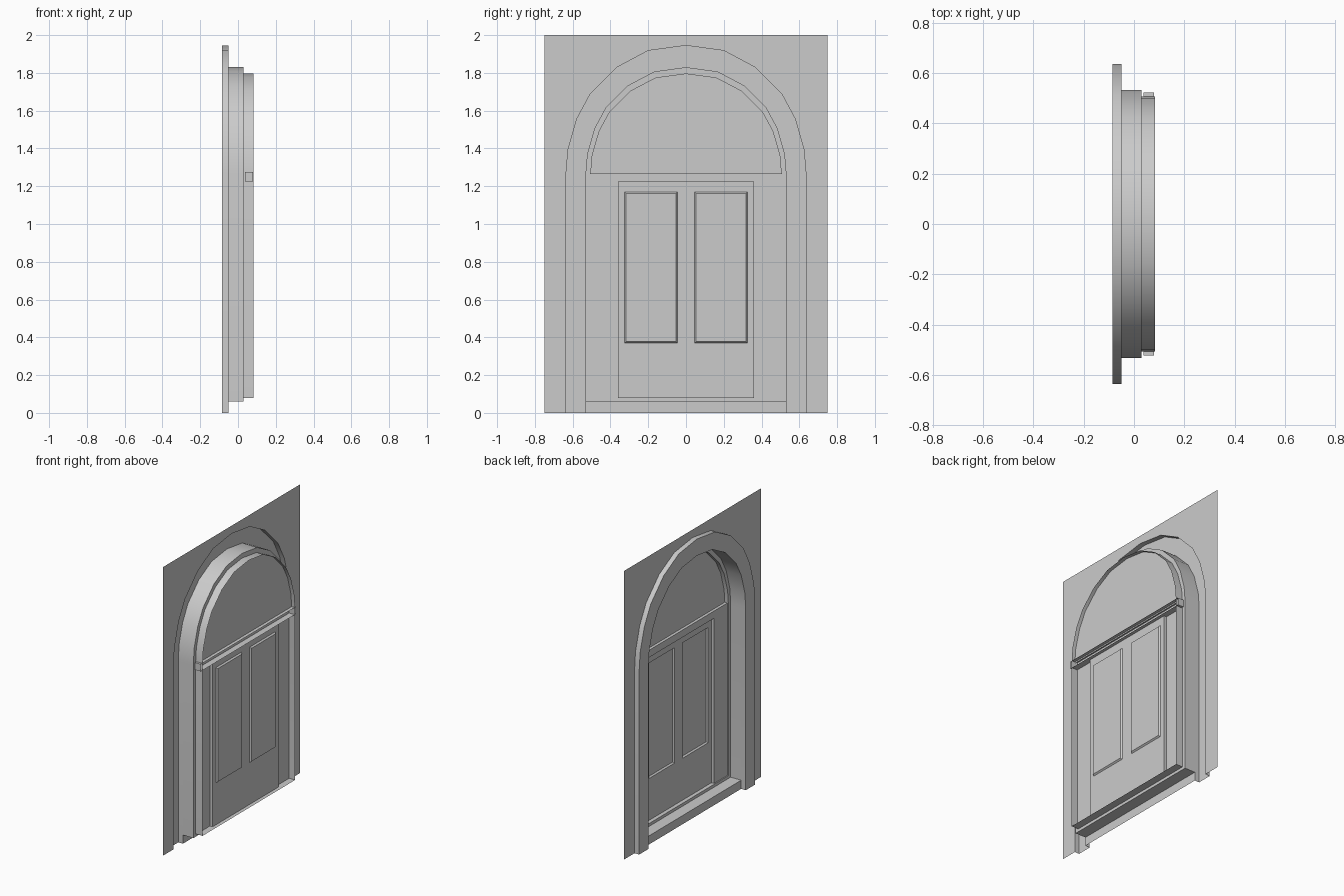
import bpy, bmesh, math

if "Cube" in bpy.data.objects:
    bpy.data.objects.remove(bpy.data.objects["Cube"])

plaster = bpy.data.materials.new("light_grey")
plaster.use_nodes = True
plaster.diffuse_color = (0.6, 0.6, 0.6, 1)
plaster.node_tree.nodes["Principled BSDF"].inputs["Base Color"].default_value = (0.6, 0.6, 0.6, 1)

SPRING = 1.265   # height where the straight legs turn into the arch
# Right half of a unit arch, from springing point to crown
UNIT_ARCH = [(1, 0), (0.983, 0.19), (0.909, 0.43), (0.8, 0.62), (0.576, 0.83), (0.315, 0.96), (0, 1)]


def arch(half, top, bottom):
    """Arched outline in (y, z), from one foot over the crown to the other."""
    right = [(half * y, SPRING + (top - SPRING) * z) for y, z in UNIT_ARCH]
    left = [(-y, z) for y, z in right[:-1]]
    return [(-half, bottom)] + left + right[::-1] + [(half, bottom)]


def rect(y0, y1, z0, z1):
    return [(y0, z0), (y0, z1), (y1, z1), (y1, z0)]


def build(name, sections, closed=False, cap=False):
    """Skin a row of (x, outline) sections; cap fills the last one."""
    bm = bmesh.new()
    rows = [[bm.verts.new((x, y, z)) for y, z in pts] for x, pts in sections]
    for a, b in zip(rows, rows[1:]):
        n = len(a)
        for i in range(n if closed else n - 1):
            j = (i + 1) % n
            bm.faces.new((a[i], a[j], b[j], b[i]))
    if cap:
        bm.faces.new(rows[-1])
    mesh = bpy.data.meshes.new(name)
    bm.to_mesh(mesh)
    bm.free()
    mesh.materials.append(plaster)
    obj = bpy.data.objects.new(name, mesh)
    bpy.context.collection.objects.link(obj)
    bpy.ops.object.select_all(action="DESELECT")
    obj.select_set(True)
    bpy.context.view_layer.objects.active = obj
    bpy.ops.object.shade_smooth_by_angle(angle=math.radians(32))
    return obj


WALL, TRIM, JAMB, STRIP, DOOR, REAR = -0.05, -0.085, 0.03, 0.037, 0.057, 0.083

# Wall sheet with an arched opening
outer = arch(0.635, 1.945, 0)
build("wall", [(WALL, rect(-0.75, 0.75, 0, 2) + outer[::-1])], cap=True)

# Raised arch trim around the opening
inner = arch(0.532, 1.83, 0)
build("arch_trim", [(WALL, outer), (TRIM, outer), (TRIM, inner), (WALL, inner)])

# Deep jamb with threshold, stepping in to the door frame
jamb = arch(0.532, 1.83, 0.06)
frame = arch(0.507, 1.797, 0.08)
build("jamb_and_frame", [(WALL, jamb), (JAMB, jamb), (JAMB, frame), (REAR, frame)], closed=True)
build("threshold_riser", [(WALL, rect(-0.532, 0.532, 0, 0.06))], cap=True)

# Fanlight panel above the transom
BAR_LOW, BAR_HIGH = 1.225, 1.275
build("fanlight", [(DOOR, arch(0.507, 1.797, BAR_HIGH)[1:-1])], cap=True)

# Transom bar, hollow at the back
bar = rect(-0.523, 0.523, BAR_LOW, BAR_HIGH)
build("transom_bar", [(REAR - 0.003, bar), (STRIP, bar)], closed=True, cap=True)

# Side strips with their returns to the door
for side, name in ((-1, "right_side_strip"), (1, "left_side_strip")):
    ends = [(side * 0.507, side * 0.36), (side * 0.36, side * 0.36)]
    pts = [(STRIP, side * 0.507), (STRIP, side * 0.36), (DOOR, side * 0.36)][::side]
    build(name, [(x, [(y, 0.08), (y, BAR_LOW)]) for x, y in pts])

# Door leaf: stiles and rails around two recessed panels
PANEL_LOW, PANEL_HIGH = 0.37, 1.17
for name, box in (
    ("bottom_rail", (-0.36, 0.36, 0.08, PANEL_LOW)),
    ("top_rail", (-0.36, 0.36, PANEL_HIGH, BAR_LOW)),
    ("right_stile", (-0.36, -0.325, PANEL_LOW, PANEL_HIGH)),
    ("middle_stile", (-0.045, 0.045, PANEL_LOW, PANEL_HIGH)),
    ("left_stile", (0.325, 0.36, PANEL_LOW, PANEL_HIGH)),
):
    build(name, [(DOOR, rect(*box))], cap=True)

for side, name in ((-1, "right_panel"), (1, "left_panel")):
    mid = side * 0.185
    edge = rect(mid - 0.14, mid + 0.14, PANEL_LOW, PANEL_HIGH)
    inset = rect(mid - 0.132, mid + 0.132, PANEL_LOW + 0.008, PANEL_HIGH - 0.008)
    build(name, [(DOOR, edge), (DOOR + 0.01, inset)], closed=True, cap=True)
